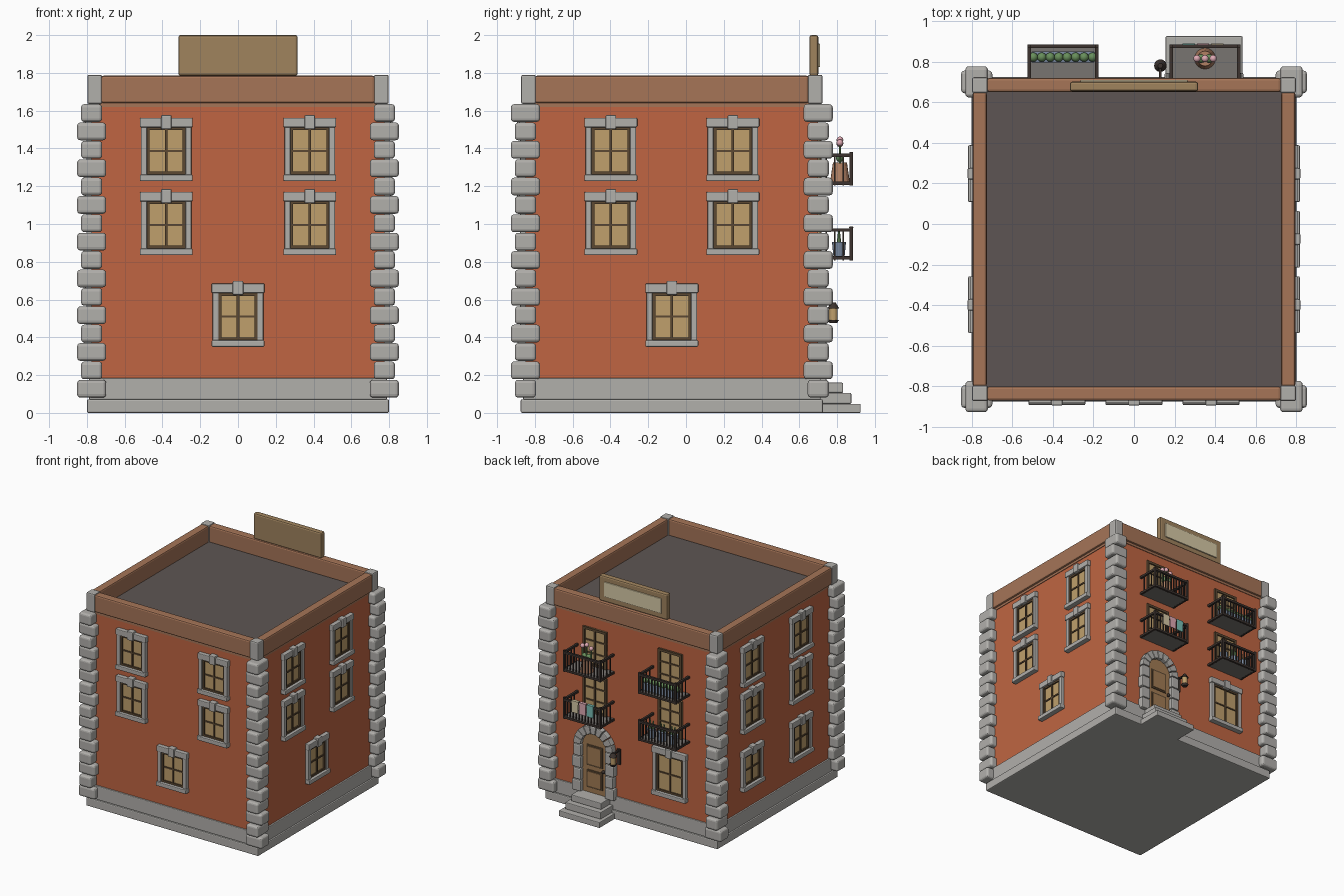
import bpy, bmesh, math
from mathutils import Matrix, Vector

if "Cube" in bpy.data.objects:
    bpy.data.objects.remove(bpy.data.objects["Cube"])

HALF, CY = 0.775, -0.075          # square building, half width and centre in y


def material(name, r, g, b):
    m = bpy.data.materials.new(name)
    m.diffuse_color = [(c / 255) ** 2.2 for c in (r, g, b)] + [1]
    m.use_nodes = True
    m.node_tree.nodes["Principled BSDF"].inputs["Base Color"].default_value = m.diffuse_color
    return m


BRICK = material("brick", 190, 101, 68)
TRIM = material("parapet_wood", 164, 116, 88)
STONE = material("stone", 176, 174, 170)
ROOF = material("roof", 94, 86, 84)
FRAME = material("dark_wood", 92, 74, 54)
GLASS = material("warm_glass", 190, 158, 108)
BOARD = material("sign_wood", 158, 130, 94)
CREAM = material("cream", 214, 200, 165)
DOOR = material("door_wood", 160, 122, 84)
IRON = material("iron", 62, 54, 50)
SLAB = material("slab", 120, 116, 112)
GREEN = material("leaf", 104, 142, 92)
CLAY = material("clay", 176, 128, 100)
BLUE = material("blue_pot", 122, 138, 160)
PINK = material("pink", 222, 168, 178)
TEAL = material("teal", 120, 190, 180)


def face(angle):
    """Local frame of one facade: x along the wall, y outward, z up."""
    return Matrix.Translation((0, CY, 0)) @ Matrix.Rotation(math.radians(angle), 4, 'Z')


BACK, LEFT, FRONT, RIGHT = (face(a) for a in (0, 90, 180, -90))


def finish(name, bm, mat, M, bevel=0, segs=2, smooth=False):
    if bevel:
        bmesh.ops.bevel(bm, geom=bm.edges[:], offset=bevel, segments=segs,
                        profile=0.5, affect='EDGES', clamp_overlap=True)
    bmesh.ops.recalc_face_normals(bm, faces=bm.faces[:])
    for f in bm.faces:
        f.smooth = smooth
    me = bpy.data.meshes.new(name)
    bm.to_mesh(me)
    bm.free()
    me.materials.append(mat)
    ob = bpy.data.objects.new(name, me)
    ob.matrix_world = M
    bpy.context.collection.objects.link(ob)
    return ob


def boxes(name, mat, spans, M=BACK, bevel=0.0, segs=2):
    """Spans are (x0, x1, y0, y1, z0, z1)."""
    bm = bmesh.new()
    for x0, x1, y0, y1, z0, z1 in spans:
        T = Matrix.Translation(((x0 + x1) / 2, (y0 + y1) / 2, (z0 + z1) / 2))
        bmesh.ops.create_cube(bm, size=1, matrix=T @ Matrix.Diagonal((x1 - x0, y1 - y0, z1 - z0, 1)))
    return finish(name, bm, mat, M, bevel, segs)


def prisms(name, mat, polys, y0, y1, M=BACK, bevel=0.0):
    """Extrude x-z outlines outward from y0 to y1."""
    bm = bmesh.new()
    for pts in polys:
        f = bm.faces.new([bm.verts.new((x, y0, z)) for x, z in pts])
        ext = bmesh.ops.extrude_face_region(bm, geom=[f])["geom"]
        bmesh.ops.translate(bm, vec=(0, y1 - y0, 0),
                            verts=[v for v in ext if isinstance(v, bmesh.types.BMVert)])
    return finish(name, bm, mat, M, bevel)


def cones(name, mat, items, M=BACK, segs=16):
    """Items are (x, y, z0, z1, r0, r1)."""
    bm = bmesh.new()
    for x, y, z0, z1, r0, r1 in items:
        bmesh.ops.create_cone(bm, cap_ends=True, segments=segs, radius1=r0, radius2=r1,
                              depth=z1 - z0, matrix=Matrix.Translation((x, y, (z0 + z1) / 2)))
    return finish(name, bm, mat, M)


def balls(name, mat, items, M=BACK):
    bm = bmesh.new()
    for x, y, z, r in items:
        bmesh.ops.create_uvsphere(bm, u_segments=14, v_segments=8, radius=r,
                                  matrix=Matrix.Translation((x, y, z)))
    return finish(name, bm, mat, M, smooth=True)


def square(r, z0, z1):
    return [(-r, r, -r, r, z0, z1)]


# Main body
boxes("plinth", STONE, square(0.80, 0, 0.072), bevel=0.008)
boxes("base_course", STONE, square(0.788, 0.07, 0.185), bevel=0.006)
boxes("brick_walls", BRICK, square(HALF, 0.18, 1.63))
boxes("cornice_strip", TRIM, square(0.78, 1.62, 1.645))
boxes("roof_deck", ROOF, square(0.74, 1.635, 1.65))

# Parapet rails and corner posts
for n, M in (("back", BACK), ("left", LEFT), ("front", FRONT), ("right", RIGHT)):
    boxes(n + "_parapet", TRIM, [(-0.725, 0.725, 0.725, 0.795, 1.64, 1.785)], M, 0.012)
    boxes(n + "_parapet_post", STONE, [(0.72, 0.798, 0.72, 0.798, 1.635, 1.79)], M, 0.01)

# Corner quoins, long side alternating
for sx in (-1, 1):
    for sy in (-1, 1):
        spans = []
        for i in range(16):
            a, b = (0.077, 0.056) if i % 2 == 0 else (0.056, 0.077)
            z = 0.128 + 0.0973 * i
            spans.append((sx * HALF - a, sx * HALF + a, sy * HALF - b, sy * HALF + b, z - 0.047, z + 0.047))
        boxes("corner_quoins", STONE, spans, bevel=0.018, segs=3)


def panes(name, M, u, z0, z1, w, rows, d=HALF):
    """Wooden casement: glass, outer frame, mullions."""
    t, h = 0.02, w / 2
    boxes(name + "_glass", GLASS, [(u - h, u + h, d - 0.01, d + 0.006, z0, z1)], M)
    bars = [(u - h, u - h + t, d, d + 0.018, z0, z1), (u + h - t, u + h, d, d + 0.018, z0, z1),
            (u - h, u + h, d, d + 0.017, z0, z0 + t), (u - h, u + h, d, d + 0.017, z1 - t, z1),
            (u - 0.007, u + 0.007, d, d + 0.014, z0, z1)]
    for k in range(1, rows):
        z = z0 + (z1 - z0) * k / rows
        bars.append((u - h, u + h, d, d + 0.013, z - 0.006, z + 0.006))
    boxes(name + "_frame", FRAME, bars, M)


def window(M, u, z, w=0.28, h=0.335):
    d, s = HALF, w / 2
    panes("window", M, u, z + 0.03, z + h - 0.045, w - 0.065, 2)
    boxes("window_surround", STONE, [
        (u - s, u + s, d - 0.01, d + 0.042, z, z + 0.035),
        (u - s, u + s, d - 0.01, d + 0.034, z + h - 0.05, z + h),
        (u - s + 0.006, u - s + 0.038, d - 0.01, d + 0.028, z + 0.03, z + h - 0.045),
        (u + s - 0.038, u + s - 0.006, d - 0.01, d + 0.028, z + 0.03, z + h - 0.045),
        (u - 0.028, u + 0.028, d - 0.01, d + 0.044, z + h - 0.06, z + h + 0.014)], M, 0.006)


for M, off in ((FRONT, 0.38), (RIGHT, 0.323), (LEFT, 0.323)):
    for u in (-off, off):
        window(M, u, 1.227)
        window(M, u, 0.835)
        if M is LEFT:
            window(M, u, 0.35)
    if M is not LEFT:
        window(M, 0, 0.35)
window(BACK, -0.35, 0.31, 0.32, 0.40)

# Balconies with glazed doors (facade y = world y + 0.075)
for u in (-0.35, 0.35):
    for z in (1.203, 0.808):
        panes("balcony_door", BACK, u, z + 0.02, z + 0.335, 0.22, 3)
        boxes("balcony_slab", SLAB, [(u - 0.165, u + 0.165, HALF - 0.01, 0.955, z + 0.004, z + 0.022)])
        y0, y1, t = HALF, 0.95, 0.009
        rail = []
        for zz in (z + 0.012, z + 0.16):           # bottom edge and handrail
            rail += [(u - 0.175, u + 0.175, y1 - t, y1 + t, zz - t, zz + t)]
            rail += [(u + s * 0.166 - t, u + s * 0.166 + t, y0, y1 + t, zz - t, zz + t) for s in (-1, 1)]
        for s in (-1, 1):
            rail.append((u + s * 0.166 - t, u + s * 0.166 + t, y1 - t, y1 + t, z, z + 0.178))
            for k in (1, 2, 3):
                y = y0 + (y1 - y0) * k / 4
                rail.append((u + s * 0.166 - 0.004, u + s * 0.166 + 0.004, y - 0.004, y + 0.004, z, z + 0.16))
        for k in range(1, 12):
            x = u - 0.166 + 0.332 * k / 12
            rail.append((x - 0.004, x + 0.004, y1 - 0.004, y1 + 0.004, z, z + 0.16))
        boxes("balcony_railing", IRON, rail)

# Flower pot, planter boxes, small pots
cones("flower_pot", CLAY, [(0.35, 0.89, 1.225, 1.325, 0.052, 0.037)])
cones("flower_stems", GREEN, [(0.35 + x, 0.89, 1.32, 1.44, 0.006, 0.006) for x in (-0.04, 0, 0.04)], segs=6)
balls("flowers", PINK, [(0.35 + x, 0.89, z, 0.018) for x, z in ((-0.04, 1.425), (0, 1.445), (0.04, 1.43))])
balls("flower_leaves", GREEN, [(0.35 + x, 0.89, 1.35, 0.022) for x in (-0.02, 0.02)])
boxes("planter_box", BLUE, [(-0.505, -0.195, 0.87, 0.925, 1.225, 1.285)], bevel=0.005)
balls("planter_shrubs", GREEN, [(-0.496 + 0.0417 * k, 0.897, 1.3, 0.023) for k in range(8)])
xs = (-0.45, -0.35, -0.25)
cones("small_pots", BLUE, [(x, 0.885, 0.83, 0.905, 0.03, 0.037) for x in xs])
cones("small_plants", GREEN, [(x + dx, 0.885, 0.9, 0.97, 0.012, 0.004) for x in xs for dx in (-0.014, 0.014)], segs=8)

# Laundry over the lower railing
for x, m in ((0.27, TEAL), (0.34, PINK), (0.41, CREAM)):
    boxes("laundry_cloth", m, [(x - 0.03, x + 0.03, 0.937, 0.939, 0.9, 0.982),
                               (x - 0.03, x + 0.03, 0.961, 0.963, 0.885, 0.982),
                               (x - 0.03, x + 0.03, 0.937, 0.963, 0.979, 0.983)])

# Arched entrance: leaf, panels, stone jambs, voussoirs
DX, SPRING, RI, RO = 0.345, 0.55, 0.115, 0.185


def arc(r, a):
    return (DX + r * math.cos(a), SPRING + r * math.sin(a))


leaf = [(DX - RI, 0.155), (DX + RI, 0.155)] + [arc(RI, math.pi * k / 16) for k in range(17)]
prisms("door_leaf", DOOR, [leaf], HALF - 0.01, HALF + 0.015)
boxes("door_panels", FRAME, [(DX - 0.075, DX + 0.075, HALF, HALF + 0.021, 0.2, 0.35),
                             (DX - 0.075, DX + 0.075, HALF, HALF + 0.021, 0.385, 0.56)], bevel=0.004)
boxes("door_panel_fields", DOOR, [(DX - 0.062, DX + 0.062, HALF, HALF + 0.026, 0.213, 0.337),
                                  (DX - 0.062, DX + 0.062, HALF, HALF + 0.026, 0.398, 0.547)], bevel=0.004)
balls("door_knob", IRON, [(DX - 0.09, HALF + 0.03, 0.37, 0.014)])
jambs = []
for s in (-1, 1):
    for k in range(4):
        a, b = sorted((DX + s * (RI - 0.005), DX + s * (RO if k % 2 else RO + 0.01)))
        jambs.append((a, b, HALF - 0.01, HALF + 0.045, 0.155 + k * 0.099, 0.251 + k * 0.099))
boxes("door_jambs", STONE, jambs, bevel=0.01)
step = math.pi / 9
prisms("door_arch", STONE, [[arc(RI, k * step + 0.015), arc(RO, k * step + 0.01),
                             arc(RO, (k + 1) * step - 0.01), arc(RI, (k + 1) * step - 0.015)]
                            for k in range(9)], HALF - 0.01, HALF + 0.045, bevel=0.007)

# Entrance steps
boxes("entrance_steps", STONE, [(DX - 0.19, DX + 0.19, 0.75, 1.0, 0, 0.048),
                                (DX - 0.165, DX + 0.165, 0.75, 0.95, 0.048, 0.106),
                                (DX - 0.14, DX + 0.14, 0.75, 0.907, 0.106, 0.16)], bevel=0.006)

# Wall lantern
boxes("lantern_bracket", IRON, [(0.115, 0.145, HALF - 0.01, HALF + 0.012, 0.46, 0.59),
                                (0.124, 0.136, HALF, 0.855, 0.57, 0.582)])
cones("lantern_glass", GLASS, [(0.13, 0.855, 0.49, 0.555, 0.022, 0.022)])
cones("lantern_caps", IRON, [(0.13, 0.855, 0.475, 0.492, 0.02, 0.03), (0.13, 0.855, 0.553, 0.585, 0.031, 0.012)])

# Roof sign (blank)
boxes("sign_board", BOARD, [(-0.316, 0.316, 0.728, 0.776, 1.785, 2.0)], bevel=0.012)
boxes("sign_plate", CREAM, [(-0.265, 0.265, 0.77, 0.785, 1.83, 1.955)], bevel=0.005)
